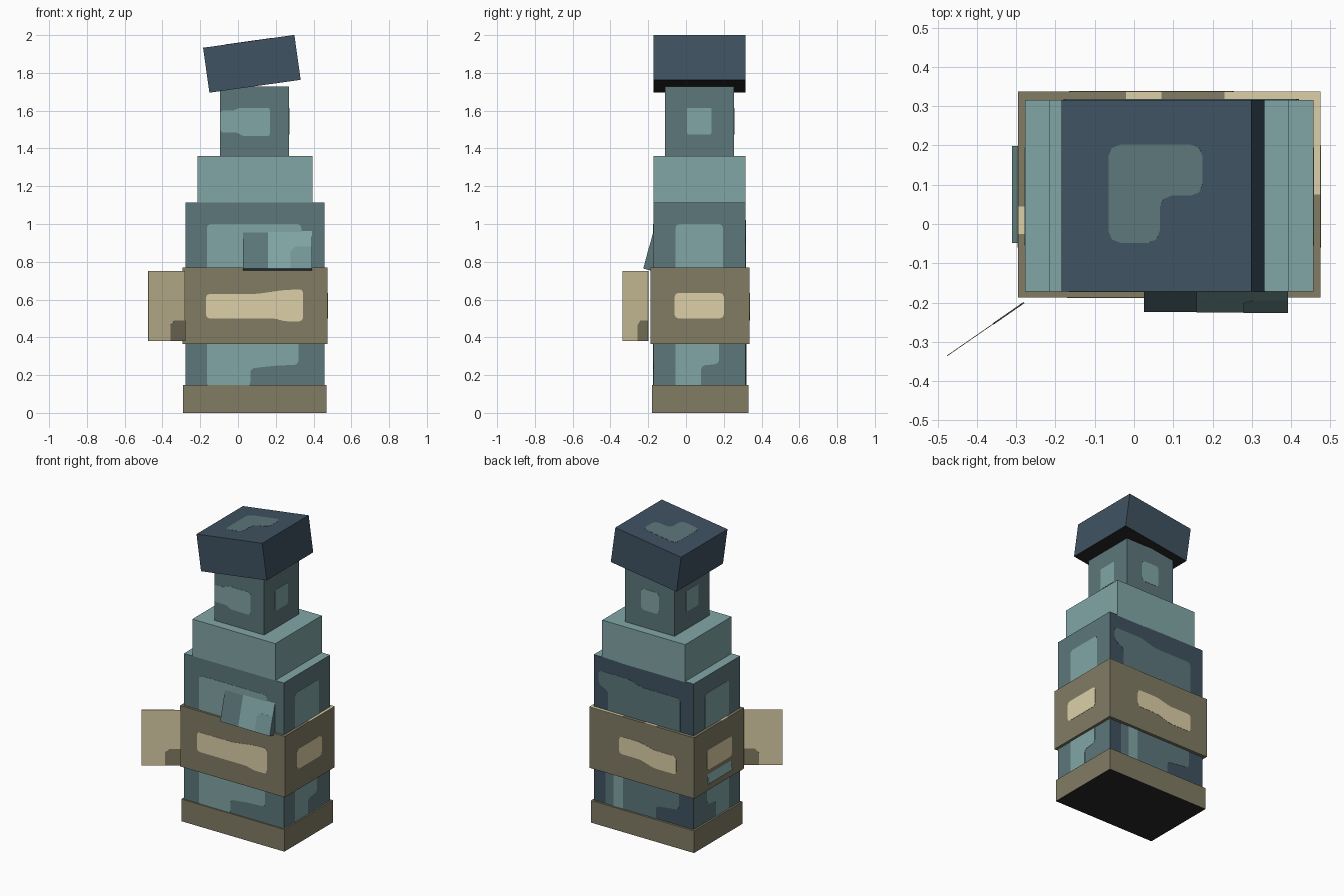
import bpy
import bmesh
from math import radians
from mathutils import Matrix, Vector

cube = bpy.data.objects.get("Cube")
if cube:
    bpy.data.objects.remove(cube, do_unlink=True)


def material(name, hexa):
    srgb = [int(hexa[i:i + 2], 16) / 255 for i in (0, 2, 4)]
    col = [((c + 0.055) / 1.055) ** 2.4 for c in srgb] + [1]
    m = bpy.data.materials.new(name)
    m.use_nodes = True
    m.diffuse_color = col
    bsdf = m.node_tree.nodes["Principled BSDF"]
    bsdf.inputs["Base Color"].default_value = col
    bsdf.inputs["Roughness"].default_value = 0.9
    return m


LIGHT = material("light_teal", "82a6a6")
SOFT = material("soft_teal", "769799")
MID = material("mid_teal", "5d777b")
SLATE = material("dark_slate", "3f5261")
OLIVE = material("olive_brown", "827c64")
TAN = material("pale_tan", "dcd0a7")
CHARCOAL = material("charcoal", "2a2828")

X, Y, Z = Vector((1, 0, 0)), Vector((0, 1, 0)), Vector((0, 0, 1))
I = Matrix.Identity(4)


def finish(name, bm, mats, matrix=I):
    bmesh.ops.recalc_face_normals(bm, faces=bm.faces[:])
    bm.transform(matrix)
    me = bpy.data.meshes.new(name)
    bm.to_mesh(me)
    bm.free()
    for m in mats:
        me.materials.append(m)
    ob = bpy.data.objects.new(name, me)
    bpy.context.collection.objects.link(ob)
    return ob


def box(name, mat, xs, ys, zs, matrix=I, paint=()):
    """Box from its bounds; paint lists (direction, material) for single faces."""
    bm = bmesh.new()
    bmesh.ops.create_cube(bm, size=1)
    for v in bm.verts:
        v.co = [b[0] if c < 0 else b[1] for c, b in zip(v.co, (xs, ys, zs))]
    bm.normal_update()
    for i, (direction, _) in enumerate(paint):
        for f in bm.faces:
            if f.normal.dot(direction) > 0.9:
                f.material_index = i + 1
    return finish(name, bm, [mat] + [m for _, m in paint], matrix)


def patch(name, mat, plane, pts, matrix=I, soft=0.02, lift=0.0015):
    """Thin painted plate; plane is (u, v, normal, distance along normal)."""
    u, v, n, d = plane
    bm = bmesh.new()
    bm.faces.new([bm.verts.new(u * a + v * b + n * (d - 0.002)) for a, b in pts])
    if soft:
        bmesh.ops.bevel(bm, geom=bm.verts[:], offset=soft, segments=2,
                        affect='VERTICES', profile=0.5)
    out = bmesh.ops.extrude_face_region(bm, geom=bm.faces[:])
    top = [g for g in out["geom"] if isinstance(g, bmesh.types.BMVert)]
    bmesh.ops.translate(bm, verts=top, vec=n * (lift + 0.002))
    return finish(name, bm, [mat], matrix)


def rect(a0, a1, b0, b1):
    return [(a0, b0), (a1, b0), (a1, b1), (a0, b1)]


def sides(xs, ys):
    return {"front": (X, Z, -Y, -ys[0]), "back": (X, Z, Y, ys[1]),
            "right": (Y, Z, -X, -xs[0]), "left": (Y, Z, X, xs[1])}


# Stacked blocks
body_x, body_y = (-0.277, 0.457), (-0.172, 0.316)
band_x, band_y = (-0.295, 0.475), (-0.187, 0.337)
neck_x, neck_y = (-0.095, 0.27), (-0.11, 0.255)
box("base", OLIVE, (-0.29, 0.468), (-0.181, 0.33), (0, 0.147), paint=[(-Z, CHARCOAL)])
box("body", MID, body_x, body_y, (0.14, 1.115), paint=[(Y, SLATE), (Z, LIGHT)])
box("band", OLIVE, band_x, band_y, (0.365, 0.77))
box("shoulder", LIGHT, (-0.215, 0.395), body_y, (1.11, 1.36))
box("neck", MID, neck_x, neck_y, (1.35, 1.727))

# Tilted head with its top marking
head_m = Matrix.Translation((0.0725, 0.072, 1.848)) @ Matrix.Rotation(radians(-8), 4, 'Y')
box("head", SLATE, (-0.243, 0.245), (-0.244, 0.244), (-0.12, 0.12), head_m,
    paint=[(-Z, CHARCOAL)])
patch("head_top_mark", MID, (X, Y, Z, 0.12),
      [(-0.122, -0.12), (0.01, -0.12), (0.01, 0), (0.12, 0), (0.12, 0.13), (-0.122, 0.13)],
      head_m, 0.03, 0.001)

# Body panels
S = sides(body_x, body_y)
patch("body_front_upper", LIGHT, S["front"], rect(-0.165, 0.335, 0.72, 1.0))
patch("body_front_lower", LIGHT, S["front"],
      [(-0.165, 0.14), (0.065, 0.14), (0.065, 0.235), (0.2, 0.25), (0.32, 0.255),
       (0.32, 0.42), (-0.165, 0.42)])
for side in ("left", "right"):
    patch("body_upper_" + side, LIGHT, S[side], rect(-0.055, 0.195, 0.72, 1.0))
    patch("body_lower_" + side, LIGHT, S[side],
          [(-0.055, 0.1), (0.08, 0.1), (0.08, 0.25), (0.175, 0.26), (0.175, 0.42), (-0.055, 0.42)])
patch("body_back_upper", MID, S["back"],
      [(-0.18, 0.7), (0.35, 0.7), (0.35, 0.9), (0.42, 0.93), (0.42, 1.02), (0.2, 1.02),
       (0.1, 0.99), (-0.18, 0.99)])
patch("body_back_lower", MID, S["back"],
      [(0.0, 0.1), (0.37, 0.1), (0.37, 0.42), (-0.17, 0.42), (-0.17, 0.25), (0.0, 0.23)])
patch("body_back_strip", LIGHT, S["back"], rect(0.24, 0.31, 0.1, 0.42), lift=0.003)

# Band windows and top-edge marks
S = sides(band_x, band_y)
patch("band_front_mark", TAN, S["front"],
      [(-0.17, 0.5), (0.2, 0.5), (0.24, 0.485), (0.345, 0.485), (0.345, 0.655),
       (0.24, 0.65), (0.1, 0.63), (-0.17, 0.63)])
patch("band_back_mark", TAN, S["back"],
      [(-0.165, 0.49), (0.0, 0.49), (0.1, 0.52), (0.255, 0.52), (0.255, 0.635),
       (0.1, 0.635), (0.0, 0.61), (-0.165, 0.61)])
for side in ("left", "right"):
    patch("band_mark_" + side, TAN, S[side], rect(-0.06, 0.2, 0.5, 0.635))
for i, r in enumerate([rect(-0.02, 0.07, 0.3, 0.337), rect(0.23, 0.475, 0.3, 0.337),
                       rect(0.44, 0.475, 0.075, 0.3), rect(-0.295, -0.26, -0.025, 0.045)]):
    patch(f"band_top_mark_{i + 1}", TAN, (X, Y, Z, 0.77), r, soft=0, lift=0.001)

# Neck marks
S = sides(neck_x, neck_y)
patch("neck_front_mark", LIGHT, S["front"],
      [(-0.095, 1.485), (0.0, 1.485), (0.02, 1.465), (0.17, 1.465), (0.17, 1.615),
       (0.0, 1.615), (-0.02, 1.6), (-0.095, 1.6)], soft=0.015)
patch("neck_back_mark", LIGHT, S["back"], rect(0.02, 0.15, 1.475, 1.615))
for side in ("left", "right"):
    patch("neck_mark_" + side, LIGHT, S[side], rect(0.005, 0.135, 1.475, 1.615), soft=0.008)

# Tilted front plate
front_m = Matrix.Translation((0.209, -0.197, 0.866)) @ Matrix.Rotation(radians(-15), 4, 'X')
box("front_plate", MID, (-0.183, 0.183), (0, 0.07), (-0.106, 0.106), front_m)
patch("front_plate_mark", LIGHT, (X, Z, -Y, 0), rect(-0.05, 0.183, -0.106, 0.106),
      front_m, 0, 0.001)
patch("front_plate_corner", SOFT, (X, Z, -Y, 0),
      [(0.07, -0.106), (0.183, -0.106), (0.183, 0.015), (0.095, 0.015), (0.07, -0.01)],
      front_m, 0, 0.002)

# Tilted side plate, mostly sunk in the band
side_m = Matrix.Translation((-0.284, 0.075, 0.512)) @ Matrix.Rotation(radians(15), 4, 'Y')
box("side_plate", LIGHT, (0, 0.07), (-0.123, 0.123), (-0.1, 0.1), side_m)

# Thin diagonal flag at the front right corner
flag_m = Matrix.Translation((-0.28, -0.2, 0)) @ Matrix.Rotation(radians(34.7), 4, 'Z')
box("flag", TAN, (-0.238, 0), (-0.001, 0.001), (0.38, 0.75), flag_m)
for name, n in (("flag_mark_front", -Y), ("flag_mark_back", Y)):
    patch(name, OLIVE, (X, Z, n, 0.001),
          [(-0.095, 0.38), (0, 0.38), (0, 0.49), (-0.07, 0.49), (-0.095, 0.465)],
          flag_m, 0, 0.001)
